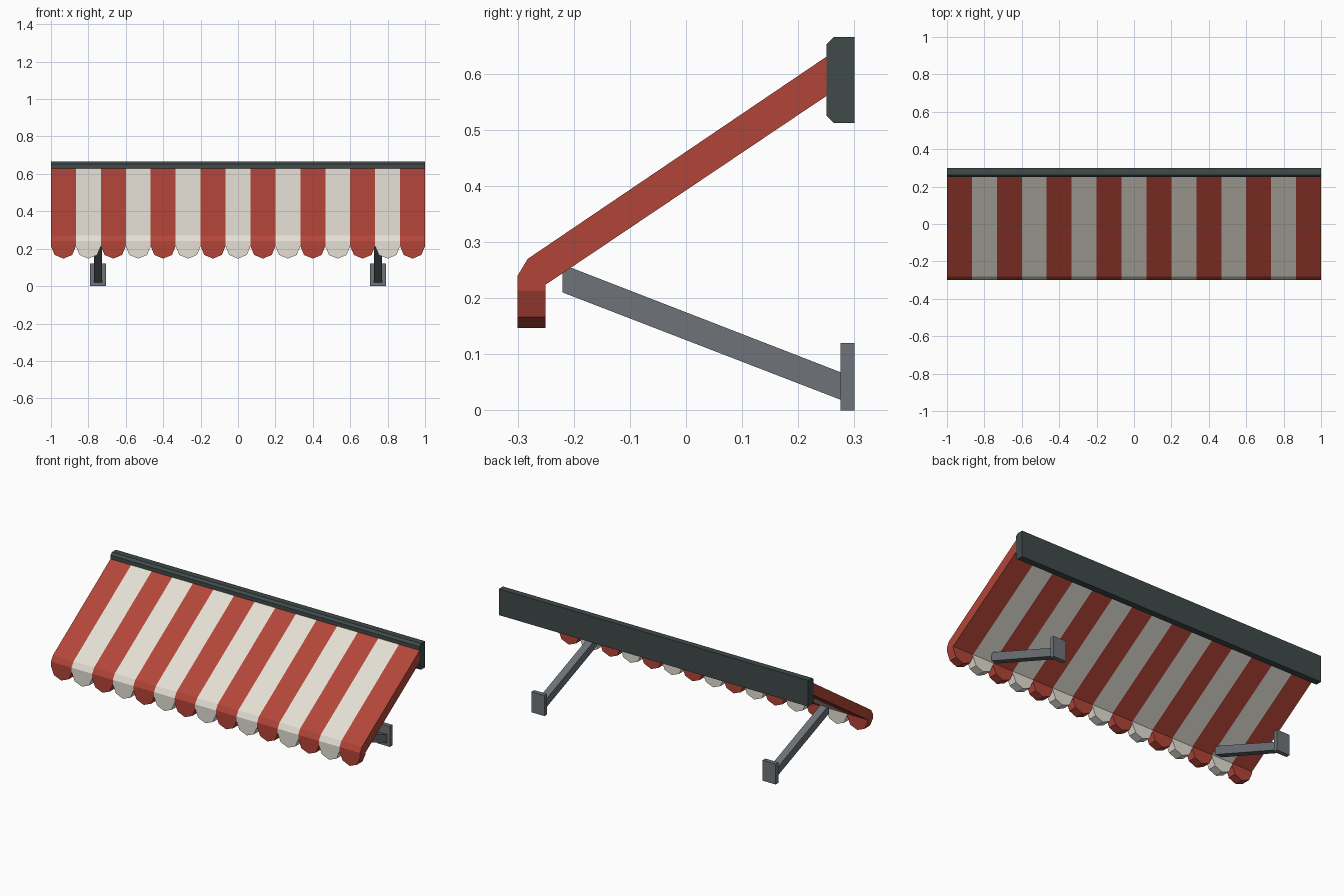
import bpy, bmesh, math

cube = bpy.data.objects.get("Cube")
if cube:
    bpy.data.objects.remove(cube)


def material(name, rgb):
    m = bpy.data.materials.new(name)
    m.use_nodes = True
    m.diffuse_color = (*rgb, 1)
    m.node_tree.nodes["Principled BSDF"].inputs["Base Color"].default_value = (*rgb, 1)
    return m


red = material("brick red cloth", (0.45, 0.06, 0.04))
cream = material("cream cloth", (0.78, 0.74, 0.66))
dark = material("dark housing", (0.051, 0.067, 0.067))
grey = material("grey metal", (0.156, 0.174, 0.188))


def prism(bm, points, offset):
    """Closed prism from a loop of 3D points pushed along an offset."""
    a = [bm.verts.new(p) for p in points]
    b = [bm.verts.new([c + o for c, o in zip(p, offset)]) for p in points]
    bm.faces.new(a)
    bm.faces.new(b[::-1])
    for i in range(len(a)):
        j = (i + 1) % len(a)
        bm.faces.new((a[j], a[i], b[i], b[j]))


def finish(bm, name, mat):
    bmesh.ops.recalc_face_normals(bm, faces=bm.faces)
    mesh = bpy.data.meshes.new(name)
    bm.to_mesh(mesh)
    bm.free()
    mesh.materials.append(mat)
    obj = bpy.data.objects.new(name, mesh)
    bpy.context.scene.collection.objects.link(obj)
    return obj


def side_profile(name, profile, x0, x1, mat):
    """Part with a side profile of (y, z) points spanning x0 to x1."""
    bm = bmesh.new()
    prism(bm, [(x0, y, z) for y, z in profile], (x1 - x0, 0, 0))
    return finish(bm, name, mat)


# Striped canopy: each stripe has a sloped panel and a scalloped valance
STRIPES = 15
WIDTH = 2 / STRIPES
R = WIDTH / 2
FRONT, INNER = -0.3, -0.25
HEM = 0.147 + R
panel = [(FRONT, HEM), (FRONT, 0.24), (-0.282, 0.27), (0.25, 0.63),
         (0.25, 0.56), (INNER, 0.224), (INNER, HEM)]

for i in range(STRIPES):
    x = -1 + i * WIDTH
    bm = bmesh.new()
    prism(bm, [(x, y, z) for y, z in panel], (WIDTH, 0, 0))
    arc = [math.pi * k / 4 for k in range(5)]
    prism(bm, [(x + R - R * math.cos(t), FRONT, HEM - R * math.sin(t)) for t in arc],
          (0, INNER - FRONT, 0))
    # Remove the hidden joint between panel and scallop
    joint = [f for f in bm.faces if all(abs(v.co.z - HEM) < 1e-5 for v in f.verts)]
    bmesh.ops.delete(bm, geom=joint, context='FACES_ONLY')
    bmesh.ops.remove_doubles(bm, verts=bm.verts, dist=1e-5)
    finish(bm, f"canopy_stripe_{i + 1}", cream if i % 2 else red)

# Wall housing with chamfered front edges
side_profile("wall_housing", [(0.25, 0.525), (0.263, 0.512), (0.3, 0.512),
                              (0.3, 0.665), (0.263, 0.665), (0.25, 0.652)], -1, 1, dark)

# Support arms and wall plates, one pair per side
arm = [(-0.22, 0.21), (-0.22, 0.26), (0.275, 0.068), (0.275, 0.019)]
plate = [(0.275, 0), (0.3, 0), (0.3, 0.12), (0.275, 0.12)]
for side, s in (("left", 1), ("right", -1)):
    c = s * 0.748
    side_profile(f"{side}_support_arm", arm, c - 0.022, c + 0.022, grey)
    side_profile(f"{side}_wall_plate", plate, c - 0.042, c + 0.042, grey)
